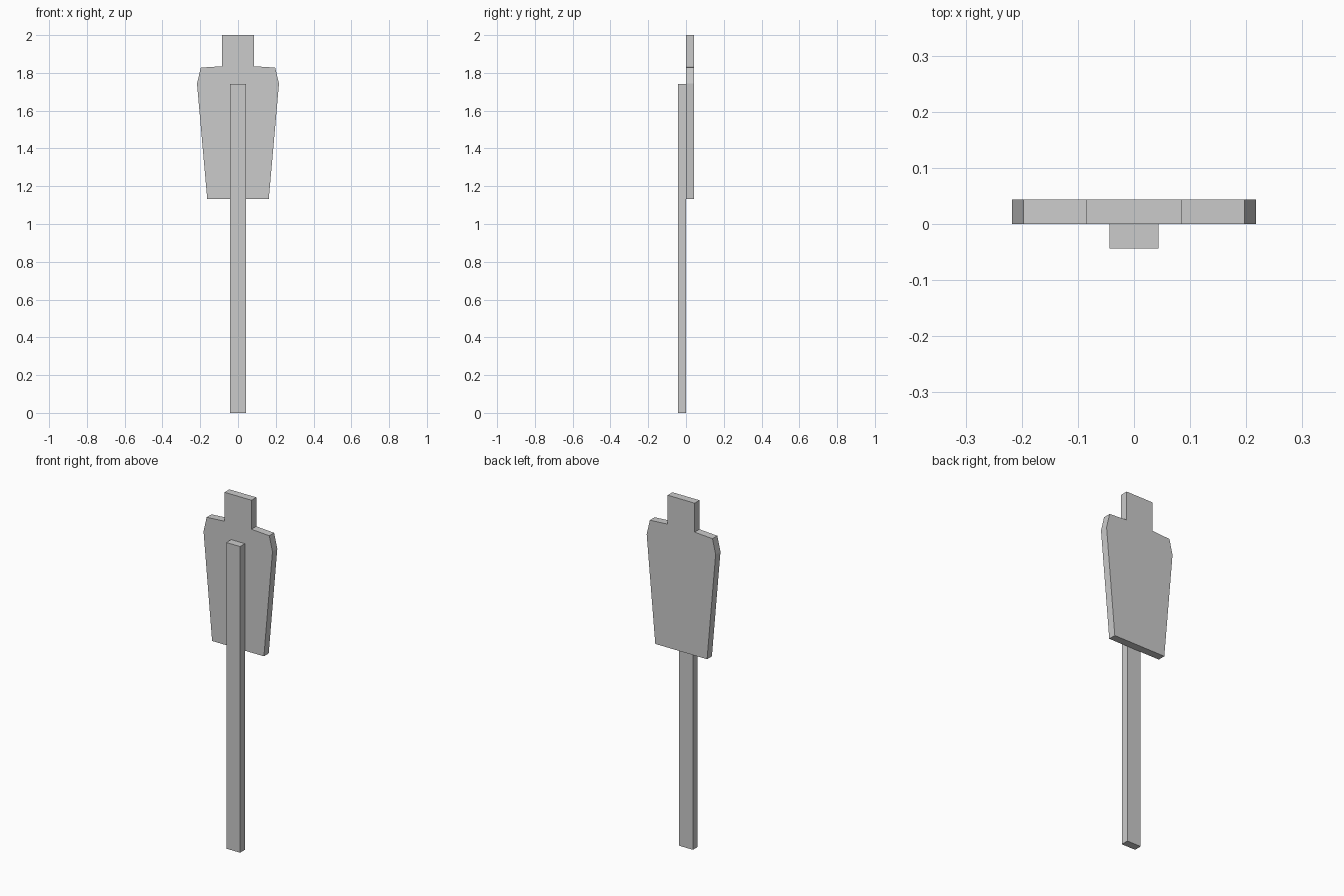
import bpy

if "Cube" in bpy.data.objects:
    bpy.data.objects.remove(bpy.data.objects["Cube"])


def extruded_plate(name, half_profile, y0, y1):
    """Mirror a right-hand (x, z) outline about x = 0 and extrude it from y0 to y1."""
    outline = half_profile + [(-x, z) for x, z in reversed(half_profile)]
    n = len(outline)
    verts = [(x, y, z) for y in (y0, y1) for x, z in outline]
    faces = [tuple(range(n)), tuple(reversed(range(n, 2 * n)))]
    faces += [(i, i + n, (i + 1) % n + n, (i + 1) % n) for i in range(n)]
    mesh = bpy.data.meshes.new(name)
    mesh.from_pydata(verts, [], faces)
    mesh.update()
    obj = bpy.data.objects.new(name, mesh)
    bpy.context.collection.objects.link(obj)
    return obj


THICK = 0.0435

# Target board: tapered torso, chamfered shoulders, square head
extruded_plate("target_board", [
    (0.163, 1.133), (0.217, 1.743), (0.197, 1.828),
    (0.085, 1.835), (0.085, 2.0)], 0.0, THICK)

# Support post in front of the board
extruded_plate("support_post", [(0.0435, 0.0), (0.0435, 1.742)], -THICK, 0.0)
